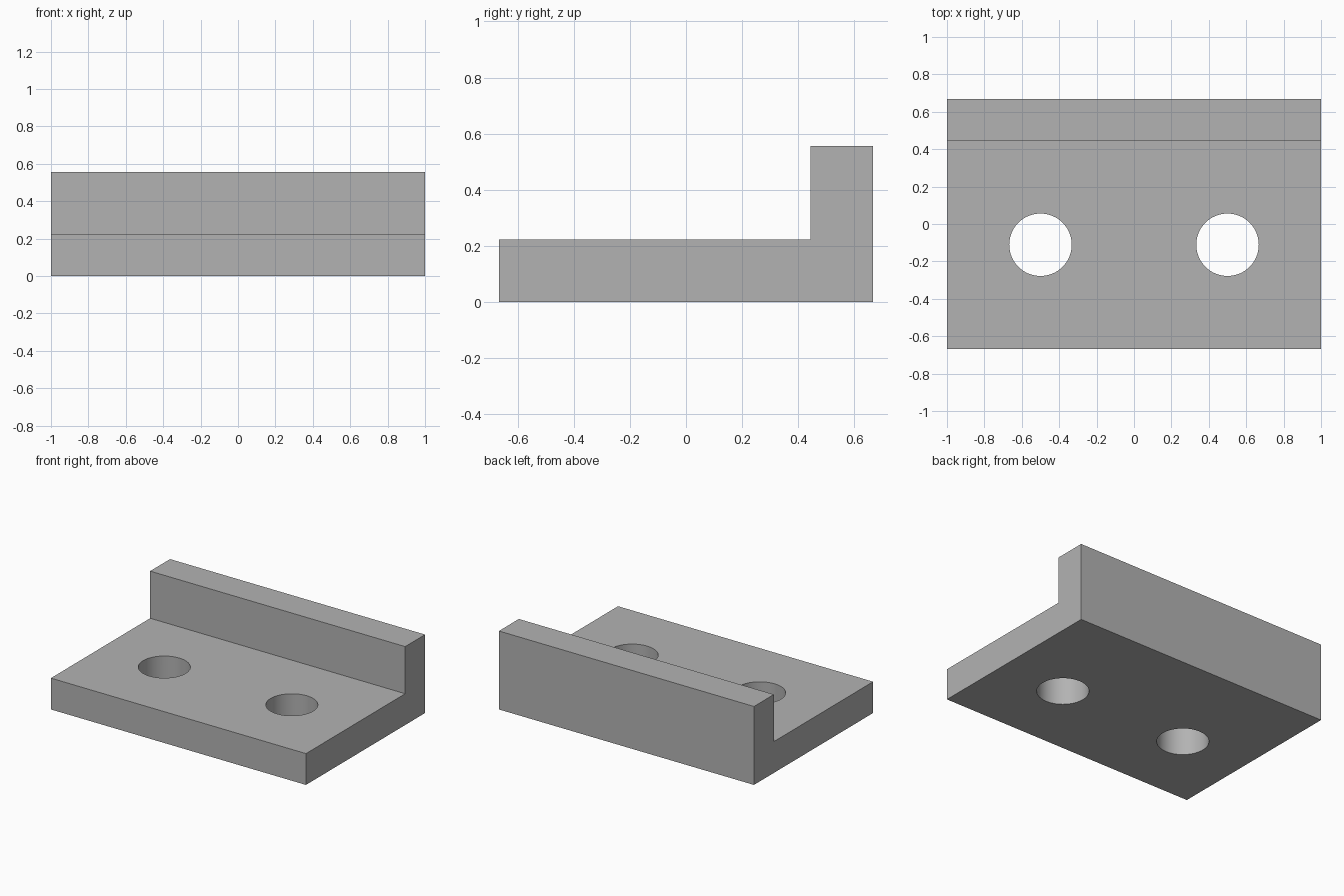
import bpy
import bmesh

if "Cube" in bpy.data.objects:
    bpy.data.objects.remove(bpy.data.objects["Cube"], do_unlink=True)

HALF_WIDTH = 1.0
HALF_DEPTH = 0.667
BASE_TOP = 0.222
LIP_TOP = 0.556
LIP_FRONT = 0.444
HOLE_RADIUS = 0.167
HOLE_X, HOLE_Y = 0.5, -0.111

grey = bpy.data.materials.new("plain grey")
grey.use_nodes = True
colour = (0.45, 0.45, 0.45, 1)
grey.diffuse_color = colour
grey.node_tree.nodes["Principled BSDF"].inputs["Base Color"].default_value = colour

# L-shaped bracket: side profile extruded along x
profile = [(-HALF_DEPTH, 0), (HALF_DEPTH, 0), (HALF_DEPTH, LIP_TOP),
           (LIP_FRONT, LIP_TOP), (LIP_FRONT, BASE_TOP), (-HALF_DEPTH, BASE_TOP)]
bm = bmesh.new()
side = bm.faces.new([bm.verts.new((-HALF_WIDTH, y, z)) for y, z in profile])
extruded = bmesh.ops.extrude_face_region(bm, geom=[side])["geom"]
bmesh.ops.translate(bm, vec=(2 * HALF_WIDTH, 0, 0),
                    verts=[v for v in extruded if isinstance(v, bmesh.types.BMVert)])
bmesh.ops.recalc_face_normals(bm, faces=bm.faces)
mesh = bpy.data.meshes.new("angle_bracket")
bm.to_mesh(mesh)
bm.free()
bracket = bpy.data.objects.new("angle_bracket", mesh)
bpy.context.collection.objects.link(bracket)
mesh.materials.append(grey)


# Round through holes in the base plate
def drill_hole(name, x):
    bpy.ops.mesh.primitive_cylinder_add(vertices=64, radius=HOLE_RADIUS, depth=1,
                                        location=(x, HOLE_Y, 0))
    cutter = bpy.context.object
    cutter.name = name
    cutter.hide_render = True
    cutter.data.materials.append(grey)
    cut = bracket.modifiers.new(name, 'BOOLEAN')
    cut.operation = 'DIFFERENCE'
    cut.solver = 'EXACT'
    cut.object = cutter
    bpy.context.view_layer.objects.active = bracket
    bpy.ops.object.modifier_apply(modifier=cut.name)
    bpy.data.objects.remove(cutter, do_unlink=True)


for name, x in (("right_hole_cutter", -HOLE_X), ("left_hole_cutter", HOLE_X)):
    drill_hole(name, x)

# Smooth hole walls, crisp edges elsewhere
bpy.ops.object.select_all(action='DESELECT')
bracket.select_set(True)
bpy.context.view_layer.objects.active = bracket
bpy.ops.object.shade_smooth_by_angle(angle=0.5)
